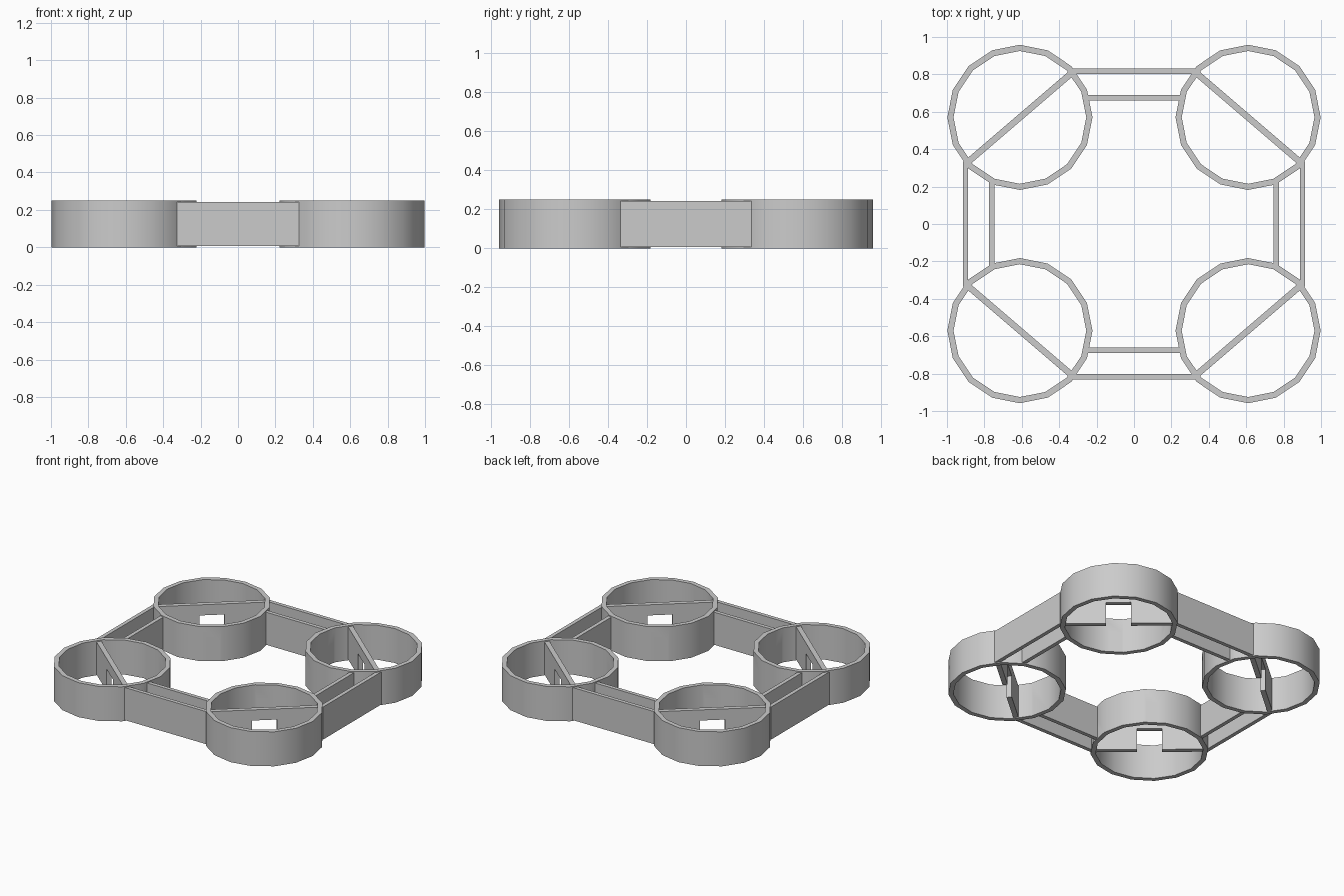
import bpy, bmesh, math
from mathutils import Matrix, Vector

if "Cube" in bpy.data.objects:
    bpy.data.objects.remove(bpy.data.objects["Cube"])

CX, CY = 0.61, 0.57       # duct centre in one quadrant
R_OUT, R_IN, H = 0.388, 0.355, 0.25
SIDES = 16


def make_object(name, bm):
    bmesh.ops.recalc_face_normals(bm, faces=bm.faces)
    me = bpy.data.meshes.new(name)
    bm.to_mesh(me)
    bm.free()
    ob = bpy.data.objects.new(name, me)
    bpy.context.collection.objects.link(ob)
    return ob


def box(name, lo, hi, matrix=Matrix()):
    lo, hi = Vector(lo), Vector(hi)
    bm = bmesh.new()
    bmesh.ops.create_cube(bm, size=1)
    for v in bm.verts:
        v.co = matrix @ Vector([(lo[i] + hi[i]) / 2 + v.co[i] * (hi[i] - lo[i]) for i in range(3)])
    return make_object(name, bm)


def mirror(ob, x=True, y=True):
    m = ob.modifiers.new("mirror", 'MIRROR')
    m.use_axis = (x, y, False)
    m.use_mirror_merge = False


def activate(ob):
    bpy.ops.object.select_all(action='DESELECT')
    ob.select_set(True)
    bpy.context.view_layer.objects.active = ob


# Propeller duct: low-sided ring
bm = bmesh.new()
loops = []
for r, z in ((R_OUT, 0), (R_OUT, H), (R_IN, H), (R_IN, 0)):
    loops.append([bm.verts.new((CX + r * math.cos(2 * math.pi * i / SIDES),
                                CY + r * math.sin(2 * math.pi * i / SIDES), z))
                  for i in range(SIDES)])
for k in range(4):
    a, b = loops[k], loops[(k + 1) % 4]
    for i in range(SIDES):
        j = (i + 1) % SIDES
        bm.faces.new((a[i], a[j], b[j], b[i]))
duct = make_object("propeller_duct", bm)

# Wire slots in the duct wall, opening into the hollow arms
for angle in (152, 233):
    mat = Matrix.Translation((CX, CY, 0)) @ Matrix.Rotation(math.radians(angle), 4, 'Z')
    cutter = box("slot_cutter", (0.30, -0.04, -0.05), (0.45, 0.04, 0.15), mat)
    cutter.hide_render = True
    activate(duct)
    mod = duct.modifiers.new("slot", 'BOOLEAN')
    mod.operation = 'DIFFERENCE'
    mod.solver = 'EXACT'
    mod.object = cutter
    bpy.ops.object.modifier_apply(modifier=mod.name)
    bpy.data.objects.remove(cutter)
activate(duct)
bpy.ops.object.shade_smooth_by_angle(angle=math.radians(30))
mirror(duct)

# Motor plate: diagonal wall with a notch open at the bottom
L, W, Z0, Z1, ZN, T = 0.37, 0.082, 0.006, 0.242, 0.165, 0.017
profile = [(-L, Z0), (-W, Z0), (-W, ZN), (W, ZN), (W, Z0), (L, Z0), (L, Z1), (-L, Z1)]
bm = bmesh.new()
face = bm.faces.new([bm.verts.new((x, -T, z)) for x, z in profile])
new = bmesh.ops.extrude_face_region(bm, geom=[face])["geom"]
bmesh.ops.translate(bm, vec=(0, 2 * T, 0), verts=[g for g in new if isinstance(g, bmesh.types.BMVert)])
bm.transform(Matrix.Translation((CX, CY, 0)) @ Matrix.Rotation(-math.atan2(0.48, 0.56), 4, 'Z'))
mirror(make_object("motor_plate", bm))

# Arms: pairs of parallel walls joining neighbouring ducts
for name, mid, half in (("outer_cross_arm", 0.817, 0.335), ("inner_cross_arm", 0.675, 0.252)):
    mirror(box(name, (-half, mid - 0.014, Z0), (half, mid + 0.014, Z1)), x=False)
for name, mid, half in (("outer_side_arm", 0.901, 0.335), ("inner_side_arm", 0.761, 0.23)):
    mirror(box(name, (mid - 0.014, -half, Z0), (mid + 0.014, half, Z1)), y=False)
